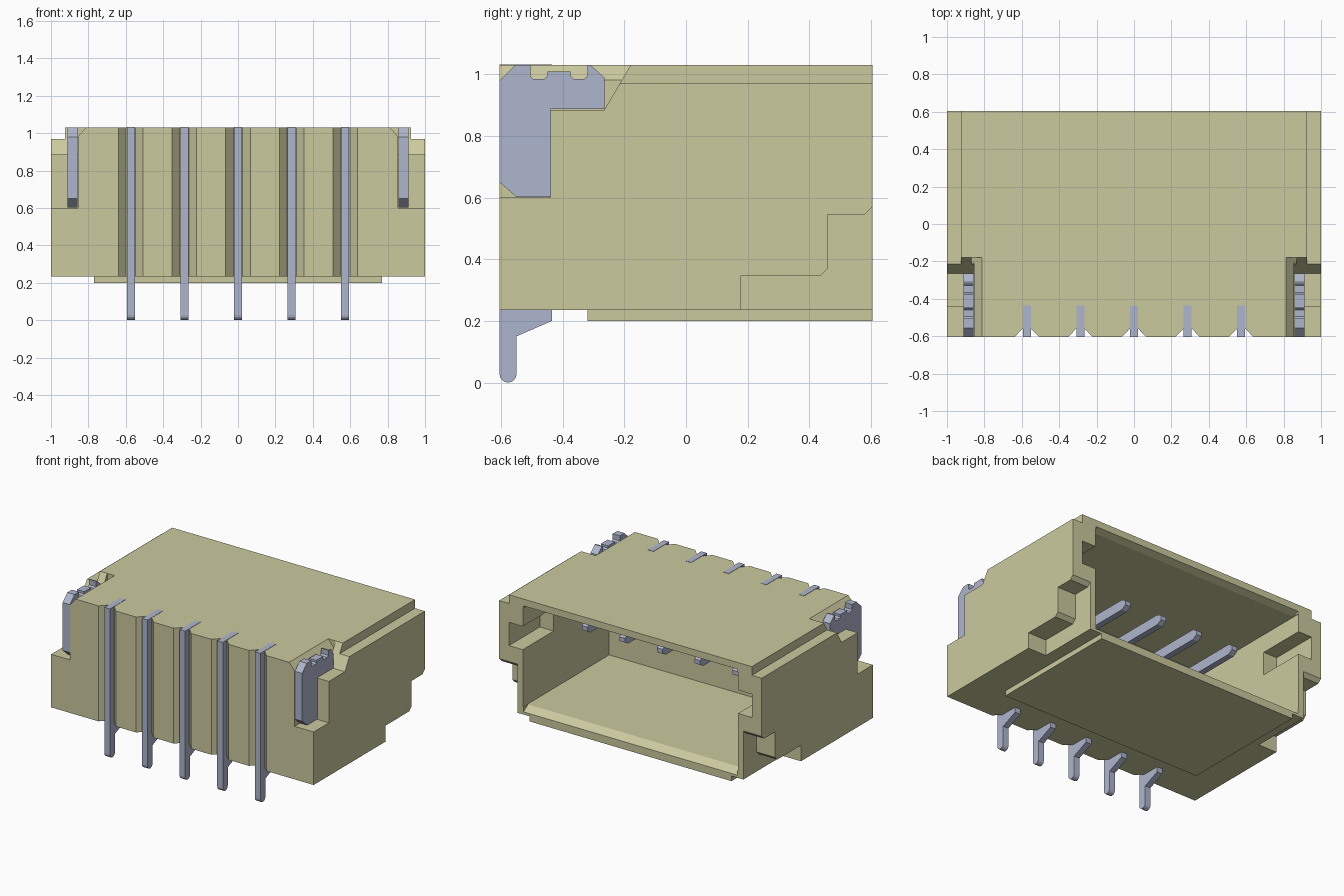
import bpy, bmesh, math

if "Cube" in bpy.data.objects:
    bpy.data.objects.remove(bpy.data.objects["Cube"], do_unlink=True)


def material(name, rgb):
    m = bpy.data.materials.new(name)
    m.use_nodes = True
    m.diffuse_color = (*rgb, 1)
    m.node_tree.nodes["Principled BSDF"].inputs["Base Color"].default_value = (*rgb, 1)
    return m


BEIGE = material("beige plastic", (0.60, 0.59, 0.345))
STEEL = material("blue grey metal", (0.43, 0.47, 0.61))


def prism(name, axis, pts, lo, hi, mat=None):
    """Extrude a 2D profile along an axis: x takes (y,z), y takes (x,z), z takes (x,y)."""
    put = {"x": lambda a, b, t: (t, a, b),
           "y": lambda a, b, t: (a, t, b),
           "z": lambda a, b, t: (a, b, t)}[axis]
    bm = bmesh.new()
    face = bm.faces.new([bm.verts.new(put(a, b, lo)) for a, b in pts])
    ext = bmesh.ops.extrude_face_region(bm, geom=[face])
    for v in ext["geom"]:
        if isinstance(v, bmesh.types.BMVert):
            v.co["xyz".index(axis)] = hi
    bmesh.ops.recalc_face_normals(bm, faces=bm.faces)
    me = bpy.data.meshes.new(name)
    bm.to_mesh(me)
    bm.free()
    ob = bpy.data.objects.new(name, me)
    bpy.context.collection.objects.link(ob)
    if mat:
        me.materials.append(mat)
    return ob


def rect(a0, b0, a1, b1):
    return [(a0, b0), (a1, b0), (a1, b1), (a0, b1)]


def boolean(ob, tool, operation="DIFFERENCE"):
    """Apply a boolean and discard the helper."""
    tool.hide_render = True
    mod = ob.modifiers.new("cut", "BOOLEAN")
    mod.operation, mod.solver, mod.object = operation, "EXACT", tool
    bpy.context.view_layer.objects.active = ob
    bpy.ops.object.modifier_apply(modifier=mod.name)
    bpy.data.objects.remove(tool, do_unlink=True)


PITCH = 0.2865
PIN_X = [i * PITCH for i in range(-2, 3)]
FRONT, BACK = -0.605, 0.605

# Housing with stepped top edges
housing = prism("housing", "y",
                [(-1, 0.235), (1, 0.235), (1, 0.97), (0.925, 0.97), (0.925, 1.03),
                 (-0.925, 1.03), (-0.925, 0.97), (-1, 0.97)], FRONT, BACK, BEIGE)

# Raised pad under the floor
boolean(housing, prism("pad", "z", rect(-0.77, -0.32, 0.77, BACK), 0.2, 0.26, BEIGE), "UNION")

# Mating cavity, open at the back, with a chamfered lip
boolean(housing, prism("cavity", "y", rect(-0.82, 0.285, 0.82, 0.965), -0.335, 0.7))
boolean(housing, prism("lip", "x", [(0.545, 0.29), (0.61, 0.25), (0.61, 0.985), (0.545, 0.96)],
                       -0.815, 0.815))

for s in (-1, 1):
    # Keying slot in each inner side wall
    boolean(housing, prism("slot", "y", rect(s * 0.7, 0.68, s * 0.925, 0.84), 0.27, 0.7))
    # Corner pocket for the solder tab, with a bevelled inner top edge
    boolean(housing, prism("pocket", "x",
                           [(-0.7, 0.6), (-0.44, 0.6), (-0.44, 0.885), (-0.265, 0.885),
                            (-0.18, 1.03), (-0.18, 1.1), (-0.7, 1.1)], s * 0.855, s * 1.1))
    boolean(housing, prism("bevel", "y", [(s * 0.80, 1.045), (s * 0.87, 0.965), (s * 0.87, 1.045)],
                           -0.7, -0.18))
    # Stepped relief low on each outer side
    boolean(housing, prism("relief", "x",
                           [(0.177, 0.1), (0.177, 0.345), (0.435, 0.345), (0.46, 0.37),
                            (0.46, 0.545), (0.58, 0.545), (0.605, 0.57), (0.7, 0.57),
                            (0.7, 0.1)], s * 0.86, s * 1.1))

# Tapered grooves down the front
for x in PIN_X:
    boolean(housing, prism("groove", "z",
                           [(x - 0.085, -0.625), (x + 0.085, -0.625),
                            (x + 0.025, -0.562), (x - 0.025, -0.562)], 0.1, 1.2))

# Contacts: upright blade with a rounded leg, plus a mating pin inside the cavity
leg_round = [(-0.5775 + 0.0275 * math.cos(a), 0.0275 + 0.0275 * math.sin(a))
             for a in (math.pi + i * math.pi / 8 for i in range(9))]
blade = leg_round + [(-0.55, 0.15), (-0.435, 0.2), (-0.435, 1.032), (-0.605, 1.032)]
mating = [(-0.45, 0.735), (0.25, 0.735), (0.285, 0.755), (0.285, 0.785),
          (0.25, 0.805), (-0.45, 0.805)]
for n, x in enumerate(PIN_X, 1):
    prism(f"contact_blade_{n}", "x", blade, x - 0.021, x + 0.021, STEEL)
    prism(f"contact_pin_{n}", "x", mating, x - 0.021, x + 0.021, STEEL)

# Solder tabs with a notched top edge
tab = [(-0.605, 0.65), (-0.55, 0.602), (-0.44, 0.602), (-0.44, 0.887), (-0.265, 0.887),
       (-0.265, 0.99), (-0.31, 1.03), (-0.32, 1.03), (-0.32, 0.995), (-0.33, 0.985),
       (-0.365, 0.985), (-0.375, 0.995), (-0.375, 1.01), (-0.45, 1.01), (-0.45, 0.995),
       (-0.46, 0.985), (-0.495, 0.985), (-0.505, 0.995), (-0.505, 1.03), (-0.555, 1.03),
       (-0.605, 0.98)]
for name, s in (("left", 1), ("right", -1)):
    prism(f"solder_tab_{name}", "x", tab, s * 0.857, s * 0.912, STEEL)
